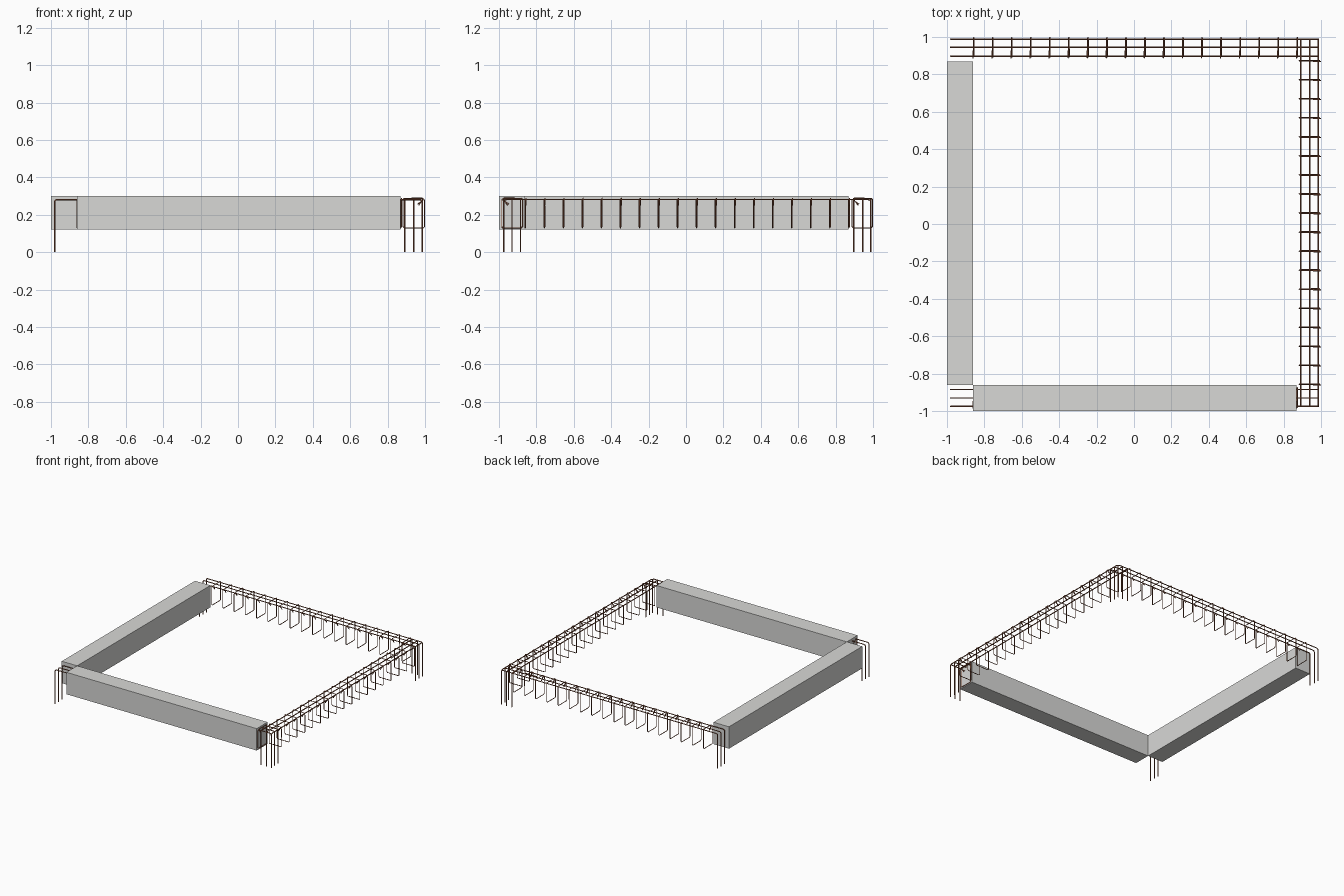
import bpy, math

if "Cube" in bpy.data.objects:
    bpy.data.objects.remove(bpy.data.objects["Cube"])


def material(name, rgb):
    m = bpy.data.materials.new(name)
    m.diffuse_color = (*rgb, 1)
    m.use_nodes = True
    m.node_tree.nodes["Principled BSDF"].inputs["Base Color"].default_value = m.diffuse_color
    return m


CONCRETE = material("concrete grey", (0.69, 0.69, 0.675))
STEEL = material("rusty steel", (0.25, 0.085, 0.042))


def box(name, x0, x1, y0, y1, z0, z1):
    bpy.ops.mesh.primitive_cube_add(
        size=1, location=((x0 + x1) / 2, (y0 + y1) / 2, (z0 + z1) / 2))
    o = bpy.context.object
    o.name = name
    o.scale = (x1 - x0, y1 - y0, z1 - z0)
    o.data.materials.append(CONCRETE)


def wires(name, paths, radius):
    """Sweep round wire along every path and store the result as one mesh."""
    cu = bpy.data.curves.new(name, 'CURVE')
    cu.dimensions = '3D'
    cu.bevel_depth = radius
    cu.bevel_resolution = 1
    cu.use_fill_caps = True
    for path in paths:
        s = cu.splines.new('POLY')
        s.points.add(len(path) - 1)
        for p, co in zip(s.points, path):
            p.co = (*co, 1)
    tmp = bpy.data.objects.new(name + "_path", cu)
    bpy.context.collection.objects.link(tmp)
    dg = bpy.context.evaluated_depsgraph_get()
    me = bpy.data.meshes.new_from_object(tmp.evaluated_get(dg))
    bpy.data.objects.remove(tmp)
    me.materials.clear()
    me.materials.append(STEEL)
    o = bpy.data.objects.new(name, me)
    bpy.context.collection.objects.link(o)


def hooked_bar(a, b, z=0.281, r=0.014):
    """Points (along, z) of a bar with both ends bent down to the ground."""
    arc = [(r - r * math.cos(t), z - r + r * math.sin(t))
           for t in (0, math.pi / 6, math.pi / 3, math.pi / 2)]
    return ([(a, 0)] + [(a + u, w) for u, w in arc]
            + [(b - u, w) for u, w in reversed(arc)] + [(b, 0)])


def stirrup(hook, other, z0=0.13, z1=0.288, c=0.006):
    """Points (shift, across, z) of a rectangular tie with both tails bent inward."""
    s = 1 if other > hook else -1
    t = 0.032
    pts = [(hook + s * (t + c), z1 - t), (hook + s * 0.002, z1 - c),
           (hook, z1 - 2 * c), (hook, z0 + c), (hook + s * c, z0),
           (other - s * c, z0), (other, z0 + c), (other, z1 - c),
           (other - s * c, z1), (hook + s * 2 * c, z1),
           (hook + s * c, z1 - 0.002), (hook + s * t, z1 - t - c)]
    # the tie winds slightly sideways so that its tails pass each other
    shift = [-0.003] * 4 + [-0.001] * 2 + [0.001] * 2 + [0.003] * 4
    return [(d, v, z) for d, (v, z) in zip(shift, pts)]


def cage(name, rows, ends, hook, other, along_x):
    def place(along, across, z):
        return (along, across, z) if along_x else (across, along, z)
    wires(name + "_long_bars",
          [[place(u, v, z) for u, z in hooked_bar(*ends)] for v in rows], 0.004)
    ties = [-0.858 + i * 1.73 / 17 for i in range(18)]
    wires(name + "_stirrups",
          [[place(u + d, v, z) for d, v, z in stirrup(hook, other)] for u in ties],
          0.003)


# Cast concrete beams
box("front_beam", -0.86, 0.87, -1.0, -0.86, 0.12, 0.30)
box("left_beam", -1.0, -0.86, -0.86, 0.87, 0.12, 0.30)

# Reinforcement cages: front is inside the concrete, back and right are bare
cage("front", (-0.975, -0.93, -0.885), (-0.98, 0.985), -0.985, -0.875, True)
cage("back", (0.897, 0.945, 0.988), (-0.98, 0.985), 0.888, 0.997, True)
cage("right", (0.892, 0.94, 0.986), (-0.975, 0.988), 0.997, 0.883, False)
